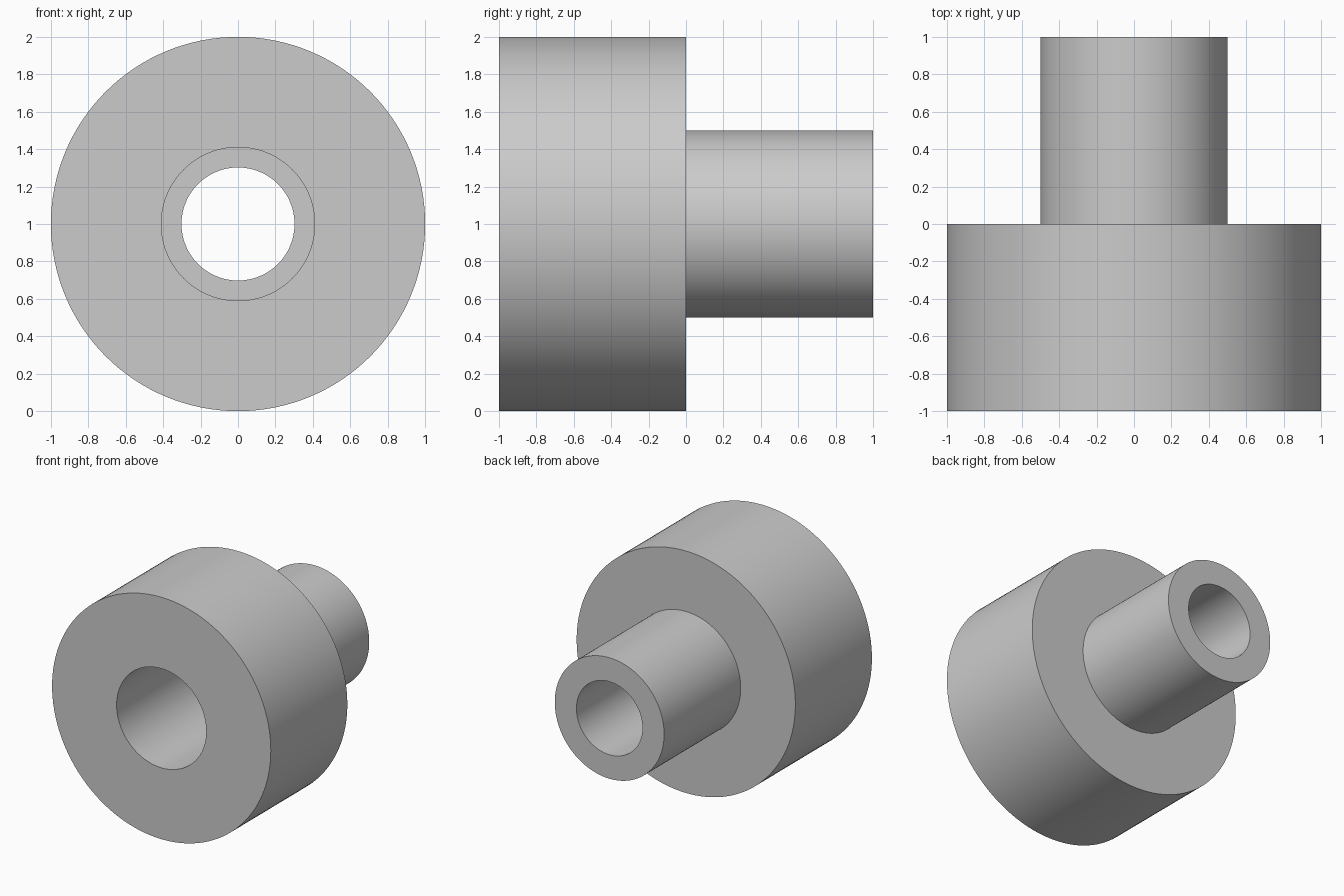
import bpy
import bmesh
import math
from mathutils import Matrix, Vector

cube = bpy.data.objects.get("Cube")
if cube:
    bpy.data.objects.remove(cube, do_unlink=True)

# Single plain grey
grey = bpy.data.materials.new("plain grey")
colour = (0.6, 0.6, 0.6, 1.0)
grey.diffuse_color = colour
grey.use_nodes = True
grey.node_tree.nodes["Principled BSDF"].inputs["Base Color"].default_value = colour

SEGMENTS = 128
OUTER, SHANK = 1.0, 0.5        # outside radii
COUNTERBORE, BORE = 0.41, 0.302  # inside radii

# Closed half section as (radius, y), stepped outside and inside
section = [
    (COUNTERBORE, -1), (OUTER, -1), (OUTER, 0), (SHANK, 0),
    (SHANK, 1), (BORE, 1), (BORE, 0), (COUNTERBORE, 0),
]


def lathe(name, profile):
    """Revolve a closed profile around the front-to-back axis."""
    bm = bmesh.new()
    verts = [bm.verts.new((r, y, 0)) for r, y in profile]
    edges = [bm.edges.new((v, verts[i - 1])) for i, v in enumerate(verts)]
    bmesh.ops.spin(bm, geom=verts + edges, cent=Vector(), axis=(0, 1, 0),
                   angle=math.tau, steps=SEGMENTS, use_merge=True)
    bmesh.ops.remove_doubles(bm, verts=bm.verts, dist=0.0001)
    bmesh.ops.recalc_face_normals(bm, faces=bm.faces)
    bmesh.ops.transform(bm, matrix=Matrix.Translation((0, 0, OUTER)), verts=bm.verts)
    mesh = bpy.data.meshes.new(name)
    bm.to_mesh(mesh)
    bm.free()
    mesh.materials.append(grey)
    obj = bpy.data.objects.new(name, mesh)
    bpy.context.collection.objects.link(obj)
    return obj


bushing = lathe("stepped_bushing", section)

# Smooth round walls with crisp rims
bpy.ops.object.select_all(action="DESELECT")
bushing.select_set(True)
bpy.context.view_layer.objects.active = bushing
bpy.ops.object.shade_smooth_by_angle(angle=math.radians(30))
